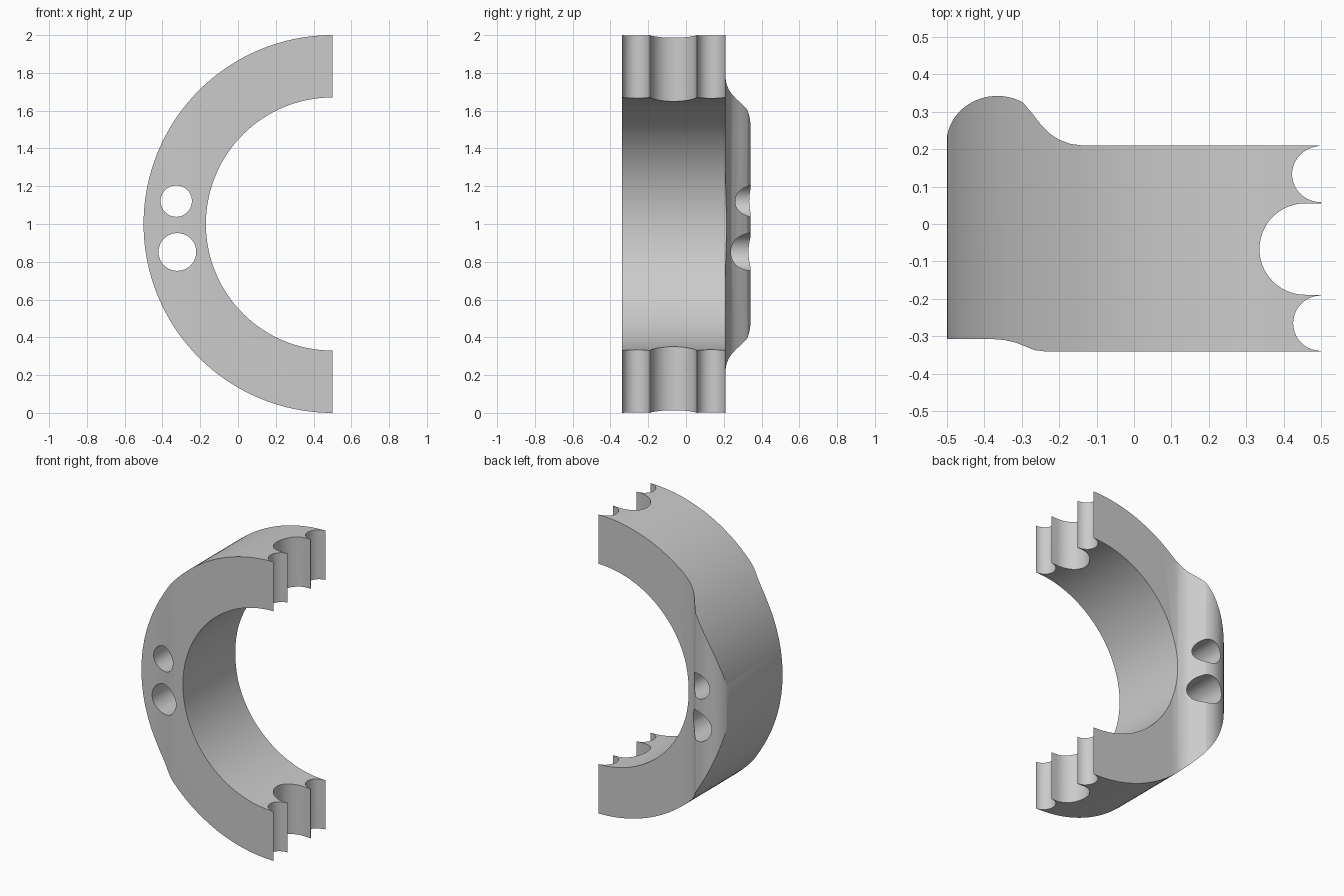
import bpy, bmesh, math
from mathutils import Vector

if "Cube" in bpy.data.objects:
    bpy.data.objects.remove(bpy.data.objects["Cube"])


def prism(name, points, direction):
    """Closed outline extruded along a direction."""
    bm = bmesh.new()
    face = bm.faces.new([bm.verts.new(p) for p in points])
    new = bmesh.ops.extrude_face_region(bm, geom=[face])["geom"]
    bmesh.ops.translate(bm, vec=Vector(direction),
                        verts=[g for g in new if isinstance(g, bmesh.types.BMVert)])
    bmesh.ops.recalc_face_normals(bm, faces=bm.faces)
    mesh = bpy.data.meshes.new(name)
    bm.to_mesh(mesh)
    bm.free()
    obj = bpy.data.objects.new(name, mesh)
    bpy.context.collection.objects.link(obj)
    return obj


def arc(cx, cy, rx, ry, a0, a1, n):
    return [(cx + rx * math.cos(math.radians(a0 + (a1 - a0) * i / n)),
             cy + ry * math.sin(math.radians(a0 + (a1 - a0) * i / n)))
            for i in range(n + 1)]


def cut(target, tool, operation):
    m = target.modifiers.new(operation.lower(), 'BOOLEAN')
    m.object, m.operation, m.solver = tool, operation, 'EXACT'
    bpy.context.view_layer.objects.active = target
    bpy.ops.object.modifier_apply(modifier=m.name)
    bpy.data.objects.remove(tool, do_unlink=True)


# half ring seen from the front, run slightly past the open end
ring = arc(0.5, 1, 1.0, 1.0, 84, 276, 96) + arc(0.5, 1, 0.67, 0.67, 276, 84, 80)
body = prism("half_ring", [(x, -0.6, z) for x, z in ring], (0, 1.2, 0))

# outline seen from above: rounded back bulge, front step, three end scallops
outline = [(-0.505, -0.307), (-0.505, 0.215)]
outline += arc(-0.365, 0.215, 0.136, 0.127, 180, 60, 24)
outline += [(-0.27, 0.293), (-0.25, 0.267), (-0.225, 0.241), (-0.2, 0.225),
            (-0.17, 0.214), (-0.14, 0.21), (0.5, 0.21)]
outline += arc(0.5, 0.133, 0.078, 0.075, 90, 270, 20)[1:]
outline += [(0.5, 0.055)] + arc(0.457, -0.067, 0.122, 0.122, 90, 270, 28) + [(0.5, -0.189)]
outline += arc(0.5, -0.265, 0.075, 0.074, 90, 270, 20)
outline += [(0.5, -0.34), (-0.24, -0.34), (-0.265, -0.337), (-0.29, -0.327),
            (-0.315, -0.317), (-0.345, -0.31), (-0.38, -0.307)]
cut(body, prism("plan_outline", [(x, y, -0.3) for x, y in outline], (0, 0, 2.6)),
    'INTERSECT')

# two bolt holes through the thick side
for cx, cz, r in ((-0.327, 1.121, 0.083), (-0.321, 0.852, 0.1)):
    circle = arc(cx, cz, r, r, 0, 360, 40)[:-1]
    cut(body, prism("bolt_hole", [(x, -0.6, z) for x, z in circle], (0, 1.2, 0)),
        'DIFFERENCE')

body.select_set(True)
bpy.context.view_layer.objects.active = body
bpy.ops.object.shade_smooth_by_angle(angle=math.radians(25))
